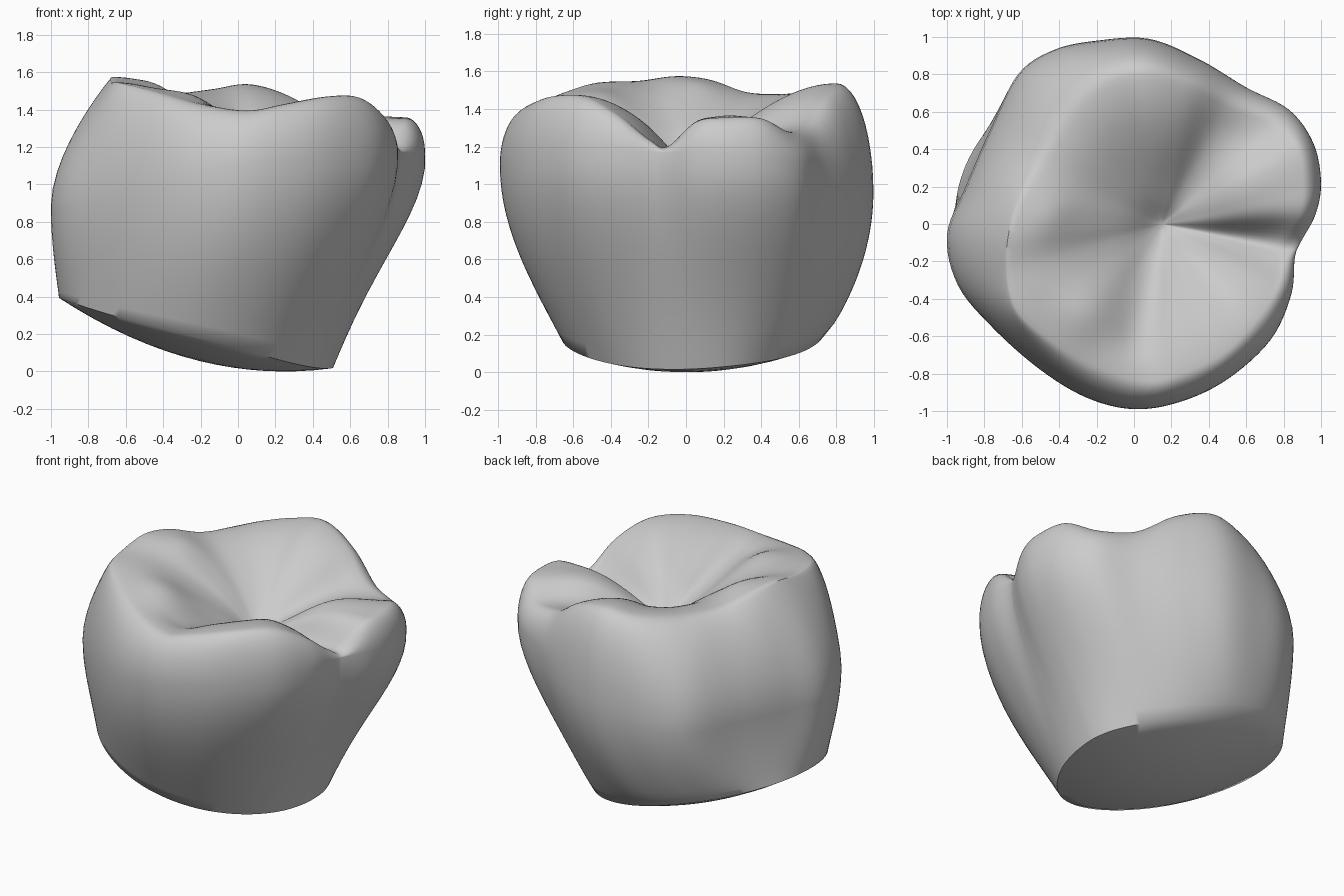
import bpy, bmesh, math
from mathutils import Vector

cube = bpy.data.objects.get("Cube")
if cube:
    bpy.data.objects.remove(cube, do_unlink=True)

# Widest outline (x, y) and crest of the biting edge (x, y, z), anticlockwise
OUTLINE = [
    (.97, .05, .88, .05, 1.33), (1, .22, .9, .2, 1.355), (.96, .43, .87, .4, 1.35),
    (.83, .61, .72, .54, 1.28), (.6, .73, .5, .62, 1.32), (.35, .88, .3, .73, 1.46),
    (.08, .99, .07, .8, 1.535), (-.2, .98, -.13, .76, 1.51), (-.43, .93, -.28, .64, 1.49),
    (-.62, .8, -.38, .5, 1.48), (-.77, .5, -.49, .32, 1.49), (-.9, .2, -.61, .13, 1.555),
    (-1, -.06, -.67, -.05, 1.575), (-.94, -.33, -.68, -.25, 1.55),
    (-.75, -.56, -.62, -.47, 1.54), (-.5, -.78, -.42, -.64, 1.49),
    (-.25, -.93, -.2, -.76, 1.43), (0, -.99, .05, -.84, 1.395),
    (.25, -.95, .25, -.8, 1.43), (.5, -.83, .48, -.69, 1.47),
    (.73, -.62, .64, -.53, 1.465), (.84, -.38, .75, -.36, 1.37),
    (.86, -.18, .79, -.2, 1.24), (.89, -.1, .8, -.1, 1.2)]

# Swellings of the chewing surface: x, y, height, spread
SWELLINGS = [(-.25, -.48, .05, .17), (.58, .24, .05, .25), (-.45, .05, .02, .1)]

# Grooves between the cusps: start, end, depth, width
GROOVES = [((0, -.62), (.1, -.05), .04, .12), ((.18, .05), (.42, .5), .04, .15),
           ((.2, -.04), (.75, -.07), .04, .11)]

STEPS = 6            # subdivisions between neighbouring outline points
PIT = Vector((.15, 0, 1.19))
BASE_MIDDLE = Vector((-.2, 0, 0))


def smoothed_outline(index):
    """Outline averaged with its neighbours, so grooves fade towards the base."""
    near = [OUTLINE[(index + k) % len(OUTLINE)] for k in range(-2, 3)]
    return sum(p[0] for p in near) / len(near), sum(p[1] for p in near) / len(near)


BASE_OUTLINE = [smoothed_outline(i) for i in range(len(OUTLINE))]


def spline(points, index, t):
    """Closed smooth curve through the points."""
    a, b, c, d = (Vector(points[(index + k) % len(points)]) for k in (-1, 0, 1, 2))
    return b + (c - a) * (t / 2) + (a * 2 - b * 5 + c * 4 - d) * (t * t / 2) \
        + (b * 3 - a - c * 3 + d) * (t ** 3 / 2)


def base_point(x, y):
    """Point on the tilted, rounded underside."""
    return Vector((x, y, .27 * (x - .25) ** 2 + .28 * y * y))


def underside(edge, t):
    flat = BASE_MIDDLE.lerp(edge, t)
    return base_point(flat.x, flat.y)


def wall(edge, belly, t):
    """Rounded on most sides, flaring in a shallow S on the left."""
    swell = math.sin(t * math.pi / 2) ** (1 - .25 * max(0, belly.y))
    flare = t + 1.2 * t ** 3 * (1 - t)
    point = edge.lerp(belly, swell + (flare - swell) * max(0, belly.x) ** 2)
    point.z = edge.z + (belly.z - edge.z) * t
    return point


def shoulder(belly, crest, t):
    """Rounded on most sides, more sloping on the right."""
    rise = math.sin(t * math.pi / 2)
    rounded = math.cos(t * math.pi / 2)
    sloping = 1 - rise ** 1.7
    point = crest.lerp(belly, rounded + (sloping - rounded) * max(0, -belly.x) ** 2)
    point.z = belly.z + (crest.z - belly.z) * rise
    return point


def falloff(distance, width):
    return math.exp(-(distance / width) ** 2)


def chewing(crest, t):
    point = PIT.lerp(crest, t)
    flat = point.to_2d()
    relief = 0
    for x, y, height, spread in SWELLINGS:
        relief += height * falloff((flat - Vector((x, y))).length, spread)
    for start, end, depth, width in GROOVES:
        start, along = Vector(start), Vector(end) - Vector(start)
        share = (flat - start).dot(along) / along.length_squared
        nearest = start + along * min(1, max(0, share))
        relief -= depth * falloff((flat - nearest).length, width)
    point.z = PIT.z + (crest.z - PIT.z) * math.sin(t * math.pi / 2) ** 1.5
    point.z += relief * (1 - t ** 4)
    return point


def column(sample, base):
    """All points from the underside up the wall and into the pit."""
    belly = Vector((sample[0], sample[1], 1.03 + .15 * sample[0] - .07 * sample[1]))
    crest = Vector(sample[2:])
    edge = base_point(.81 * base.x - .25, .78 * base.y + .037)
    points = [underside(edge, k / 8) for k in range(1, 9)]
    points += [wall(edge, belly, k / 14) for k in range(1, 15)]
    points += [shoulder(belly, crest, k / 12) for k in range(1, 13)]
    points += [chewing(crest, 1 - k / 24) for k in range(1, 24)]
    return points


# Tooth crown, lofted from columns
bm = bmesh.new()
columns = []
for i in range(len(OUTLINE)):
    for s in range(STEPS):
        points = column(spline(OUTLINE, i, s / STEPS), spline(BASE_OUTLINE, i, s / STEPS))
        columns.append([bm.verts.new(p) for p in points])
bottom = bm.verts.new(base_point(BASE_MIDDLE.x, BASE_MIDDLE.y))
top = bm.verts.new(chewing(PIT, 0))
for left, right in zip(columns, columns[1:] + columns[:1]):
    bm.faces.new((bottom, right[0], left[0]))
    bm.faces.new((top, left[-1], right[-1]))
    for k in range(len(left) - 1):
        bm.faces.new((left[k], right[k], right[k + 1], left[k + 1]))
bmesh.ops.recalc_face_normals(bm, faces=bm.faces)

mesh = bpy.data.meshes.new("tooth_crown")
bm.to_mesh(mesh)
bm.free()
crown = bpy.data.objects.new("tooth_crown", mesh)
bpy.context.collection.objects.link(crown)

# Plain grey colour
grey = bpy.data.materials.new("light_grey")
grey.use_nodes = True
grey.diffuse_color = (.6, .6, .6, 1)
grey.node_tree.nodes["Principled BSDF"].inputs["Base Color"].default_value = (.6, .6, .6, 1)
mesh.materials.append(grey)

bpy.context.view_layer.objects.active = crown
crown.select_set(True)
bpy.ops.object.shade_smooth_by_angle(angle=math.radians(50))
